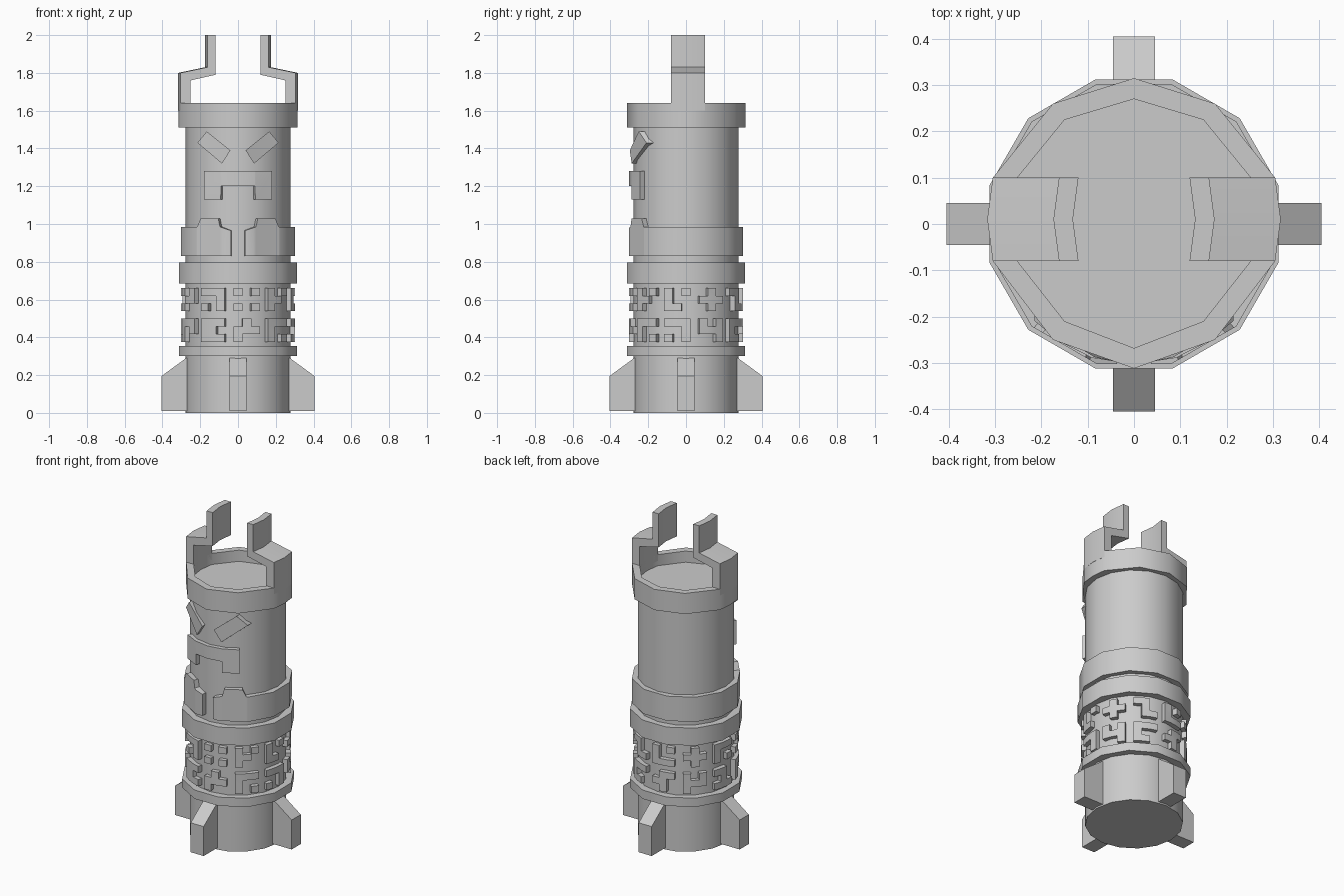
import bpy
import bmesh
from math import sin, cos, radians, pi, sqrt

if "Cube" in bpy.data.objects:
    bpy.data.objects.remove(bpy.data.objects["Cube"], do_unlink=True)

stone = bpy.data.materials.new("plain grey")
stone.use_nodes = True
GREY = (0.6, 0.6, 0.6, 1)
stone.diffuse_color = GREY
stone.node_tree.nodes["Principled BSDF"].inputs["Base Color"].default_value = GREY


def finish(name, bm, smooth=True):
    bmesh.ops.recalc_face_normals(bm, faces=bm.faces)
    mesh = bpy.data.meshes.new(name)
    bm.to_mesh(mesh)
    bm.free()
    mesh.materials.append(stone)
    ob = bpy.data.objects.new(name, mesh)
    bpy.context.collection.objects.link(ob)
    if smooth:
        bpy.ops.object.select_all(action="DESELECT")
        ob.select_set(True)
        bpy.context.view_layer.objects.active = ob
        bpy.ops.object.shade_smooth_by_angle(angle=radians(40))
    return ob


def loft(name, loops, closed=False, smooth=True):
    """Bridge equal-length point loops; cap both ends unless closed."""
    bm = bmesh.new()
    rows = [[bm.verts.new(p) for p in loop] for loop in loops]
    n = len(rows[0])
    pairs = list(zip(rows, rows[1:]))
    if closed:
        pairs.append((rows[-1], rows[0]))
    else:
        bm.faces.new(rows[0])
        bm.faces.new(rows[-1])
    for a, b in pairs:
        for i in range(n):
            j = (i + 1) % n
            bm.faces.new((a[i], a[j], b[j], b[i]))
    return finish(name, bm, smooth)


def polar(r, deg, z):
    """Point around the axis; zero degrees is the front."""
    a = radians(deg)
    return (r * sin(a), -r * cos(a), z)


def polygon(r, n, z, start=0.0):
    return [polar(r, start + 360 * i / n, z) for i in range(n)]


def facet(flat, deg):
    """Radius of a twelve-sided outline whose flats lie at the given distance."""
    return flat / cos(radians((deg + 15) % 30 - 15))


def sweep(name, stations, r_in, radius):
    """Wrap a band round the body: each station is angle, low z, high z."""
    return loft(name, [[polar(r_in, a, lo), polar(radius(a), a, lo),
                        polar(radius(a), a, hi), polar(r_in, a, hi)]
                       for a, lo, hi in stations])


# Main column
loft("body", [polygon(0.279, 16, 0.0), polygon(0.279, 16, 1.57)])

# Plain bands
for name, lo, hi in (("lower_band", 0.3, 0.355), ("middle_band", 0.685, 0.795)):
    loft(name, [polygon(0.323, 12, lo, 15), polygon(0.323, 12, hi, 15),
                polygon(0.265, 12, hi, 15), polygon(0.265, 12, lo, 15)], closed=True)

# Crown rim, widened where the prongs stand
OUTER = [(0, .315), (.175, .26), (.305, .1), (.315, .01), (.305, -.08), (.175, -.25), (0, -.312)]
INNER = [(0, .27), (.15, .225), (.252, .1), (.264, .01), (.252, -.08), (.15, -.21), (0, -.268)]


def outline(half, z):
    full = half + [(-x, y) for x, y in half[-2:0:-1]]
    return [(x, y, z) for x, y in full]


loft("crown_rim", [outline(OUTER, 1.51), outline(OUTER, 1.64),
                   outline(INNER, 1.64), outline(INNER, 1.51)], closed=True)

# Pair of stepped prongs with a bent middle
PRONG = [(.305, 1.6), (.305, 1.8), (.162, 1.83), (.162, 2), (.12, 2), (.12, 1.79), (.252, 1.76), (.252, 1.6)]
for side, label in ((1, "left"), (-1, "right")):
    loft(label + "_prong", [[(side * (x + bend), y, z) for x, z in PRONG]
                            for y, bend in ((-.08, 0), (.01, .012), (.1, 0))])

# Split collar with raised tabs at the front
half = [(7, .965), (15, .98), (18, .985), (20, 1.03), (40, 1.03), (44, .985)]
half += [(a, .985) for a in range(45, 180, 30)]
tops = half + [(360 - a, z) for a, z in reversed(half)]
sweep("collar", [(a, .83, z) for a, z in tops], .265, lambda a: facet(.302, a))

# Mouth
jaw = [(-36.5, 1.13), (-17.6, 1.13), (-17.4, 1.2), (0, 1.2), (17.4, 1.2), (17.6, 1.13), (36.5, 1.13)]
sweep("mouth", [(a, lo, 1.28) for a, lo in jaw], .25, lambda a: .303)

# Slanted eyes
EYE = [(.04, 1.39), (.165, 1.49), (.215, 1.43), (.085, 1.32)]
for side, label in ((1, "left"), (-1, "right")):
    loft(label + "_eye", [[(side * x, -sqrt(r * r - x * x), z) for x, z in EYE]
                          for r in (.3, .25)], smooth=False)

# Four feet fins
FIN = [(.25, .01), (.405, .01), (.405, .195), (.275, .29), (.25, .29)]
for k, label in enumerate(("front", "left", "back", "right")):
    fin = loft(label + "_fin", [[(x, -r, z) for r, z in FIN] for x in (-.045, .045)], smooth=False)
    fin.rotation_euler.z = k * pi / 2

# Raised glyph bands, one character per cell, starting at the front
UPPER = ["X.X X.X X.X .X. XX. X.X .X. XXX X.X XXX",
         "... XX. X.. XXX .X. X.. XXX X.. .XX ..X",
         "X.X X.. XX. .X. .XX XXX .X. X.X X.. X.X"]
LOWER = [".X. XXX XXX X.X XXX .XX X.X XX. XXX XXX",
         "XXX X.. ..X XXX X.. XX. XXX .X. X.X XX.",
         "X.. X.X X.X ..X XX. .X. X.. XXX X.. XXX"]
for name, rows, top, bottom in (("upper_glyphs", UPPER, .66, .54), ("lower_glyphs", LOWER, .5, .375)):
    bm = bmesh.new()
    grid = {}

    def corner(col, row):
        key = (col % 40, row)
        if key not in grid:
            z = top + (bottom - top) * row / 3
            grid[key] = bm.verts.new(polar(.303, (col - .5) * 9, z))
        return grid[key]

    for r, line in enumerate(rows):
        for c, mark in enumerate(line):
            if mark == "X":
                bm.faces.new([corner(c, r), corner(c, r + 1), corner(c + 1, r + 1), corner(c + 1, r)])
    # push a copy of the cells into the body
    geom = bmesh.ops.extrude_face_region(bm, geom=bm.faces[:], use_keep_orig=True)["geom"]
    for v in geom:
        if isinstance(v, bmesh.types.BMVert):
            v.co.x *= .86
            v.co.y *= .86
    finish(name, bm)
